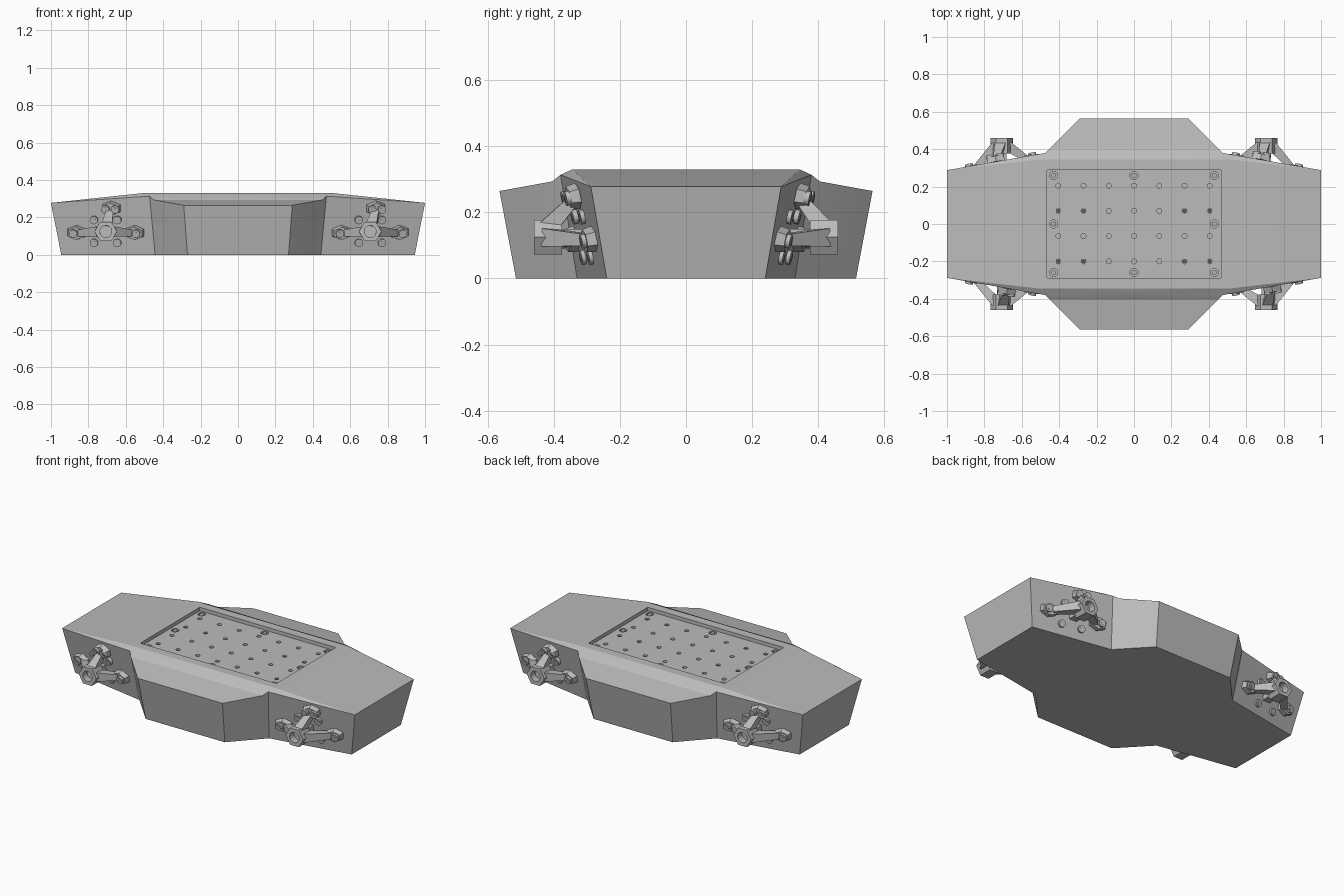
import bpy, bmesh, math
from mathutils import Matrix, Vector

cube = bpy.data.objects.get("Cube")
if cube:
    bpy.data.objects.remove(cube)


def material(name, v):
    m = bpy.data.materials.new(name)
    m.use_nodes = True
    m.diffuse_color = (v, v, v, 1)
    m.node_tree.nodes["Principled BSDF"].inputs["Base Color"].default_value = (v, v, v, 1)
    return m


grey = material("plain grey", 0.5)
dark = material("dark hole", 0.1)


def make(name, bm, mat):
    bmesh.ops.recalc_face_normals(bm, faces=bm.faces)
    me = bpy.data.meshes.new(name)
    bm.to_mesh(me)
    bm.free()
    me.materials.append(mat)
    ob = bpy.data.objects.new(name, me)
    bpy.context.collection.objects.link(ob)
    return ob


def cut(ob, cutter):
    mod = ob.modifiers.new("holes", 'BOOLEAN')
    mod.operation, mod.solver, mod.object = 'DIFFERENCE', 'EXACT', cutter
    cutter.hide_render = True
    cutter.hide_viewport = True
    cutter.display_type = 'WIRE'


def smooth(ob, angle=25):
    bpy.ops.object.select_all(action='DESELECT')
    ob.select_set(True)
    bpy.context.view_layer.objects.active = ob
    bpy.ops.object.shade_smooth_by_angle(angle=math.radians(angle))


def frame(p, z, x=Vector((1, 0, 0))):
    """Matrix at p with local Z along z and local X close to x."""
    z = Vector(z).normalized()
    y = z.cross(x).normalized()
    m = Matrix((y.cross(z), y, z)).transposed().to_4x4()
    m.translation = p
    return m


def prism(bm, m, r1, r2, depth, seg, scale=(1, 1, 1), turn=0.0):
    m = m @ Matrix.Diagonal((*scale, 1)) @ Matrix.Rotation(turn, 4, 'Z')
    bmesh.ops.create_cone(bm, cap_ends=True, segments=seg, radius1=r1,
                          radius2=r2, depth=depth, matrix=m)


def bar(bm, p, q, w1, w2):
    d = q - p
    side = Vector((0, 0, 1)) if abs(d.x) > abs(d.z) else Vector((1, 0, 0))
    prism(bm, frame((p + q) / 2, d, side), w1 * 0.707, w2 * 0.707, d.length, 4,
          turn=math.pi / 4)


# Hull: one quarter, mirrored both ways
P = {
    "o": (0, 0, 0), "b1": (0, .515, 0), "b2": (.27, .515, 0), "b3": (.443, .33, 0),
    "b4": (.945, .24, 0), "b5": (.945, 0, 0),
    "t1": (0, .565, .265), "t2": (.29, .565, .265), "t3": (.45, .405, .294),
    "s3": (.473, .38, .314), "t4": (1, .288, .278), "t5": (1, 0, .278),
    "m0": (0, .405, .294), "n0": (0, .375, .315), "r0": (0, .345, .33),
    "r1": (.51, .345, .33), "r2": (.51, 0, .33),
    "q0": (0, .29, .33), "q1": (.465, .29, .33), "q2": (.465, 0, .33),
    "f0": (0, .29, .308), "f1": (.465, .29, .308), "f2": (.465, 0, .308), "f": (0, 0, .308),
}
faces = ["o b1 b2 b3 b4 b5", "b1 t1 t2 b2", "b2 t2 t3 b3", "b3 t3 s3", "b3 s3 t4 b4",
         "b4 t4 t5 b5", "t1 m0 t3 t2", "m0 n0 s3 t3", "n0 r0 r1 s3", "r1 t4 s3",
         "r1 r2 t5 t4", "r0 q0 q1 r1", "r1 q1 q2 r2", "q0 f0 f1 q1", "q1 f1 f2 q2",
         "f0 f f2 f1"]
bm = bmesh.new()
V = {k: bm.verts.new(p) for k, p in P.items()}
for names in faces:
    bm.faces.new([V[k] for k in names.split()])
for axis in range(2):
    dup = bmesh.ops.duplicate(bm, geom=bm.verts[:] + bm.edges[:] + bm.faces[:])["geom"]
    flip = Vector((1, 1, 1))
    flip[axis] = -1
    bmesh.ops.scale(bm, vec=flip, verts=[g for g in dup if isinstance(g, bmesh.types.BMVert)])
    bmesh.ops.remove_doubles(bm, verts=bm.verts, dist=1e-4)
hull = make("hull", bm, grey)
smooth(hull)

# Deck holes and screw sinks in the recessed panel
holes, screws, pits = bmesh.new(), bmesh.new(), bmesh.new()
UP = Vector((0, 0, 1))
for i in range(-3, 4):
    for j in range(4):
        x, y = i * .135, .205 - j * .135
        prism(holes, frame((x, y, .308), UP), .013, .013, .03, 16)
        if abs(i) > 1 and j % 2:
            prism(pits, frame((x, y, .297), UP), .0125, .0125, .006, 16)
for i in (-1, 0, 1):
    for j in (-1, 0, 1):
        if i or j:
            p = Vector((i * .43, j * .26, .308))
            prism(holes, frame(p, UP), .022, .022, .024, 20)
            prism(screws, frame(p - UP * .008, UP), .014, .014, .012, 6)
cut(hull, make("deck_hole_cutter", holes, grey))
make("deck_screws", screws, grey)
make("deep_hole_floors", pits, dark)


# Corner mounts: hub on three arms, pads bolted to the sloping wall
def mount(label, sx, sy):
    n = Vector((sx * .179, sy, -.209)).normalized()

    def wall(x, z, off=0.0):
        y = .24 + .179 * (.945 - abs(x)) + .209 * z
        return Vector((x, sy * y, z)) + n * off

    cx, cz = sx * .707, .125
    hub_c = Vector((cx, sy * .418, cz))
    out = Vector((0, sy, 0))
    hub, bore = bmesh.new(), bmesh.new()
    prism(hub, frame(hub_c, out), .06, .06, .084, 6, turn=math.pi / 2)
    prism(bore, frame(hub_c + out * .03, out), .032, .032, .06, 24)
    cut(make(label + "_hub", hub, grey), make(label + "_bore_cutter", bore, grey))

    arms, pads, bolts, sockets = (bmesh.new() for _ in range(4))

    def bolt(p, seg=16):
        prism(bolts, frame(p, n), .022, .022, .016, seg)
        prism(sockets, frame(p + n * .008, n), .011, .011, .003, 6)

    top_x = cx - sy * .03
    for x, z in ((cx - .155, .12), (cx + .155, .12), (top_x, .25)):
        prism(pads, frame(wall(x, z, .014), n), .057, .05, .03, 6, scale=(1, .7, 1))
        start = hub_c + Vector((x - cx, 0, z - cz)).normalized() * .03
        bar(arms, start, wall(x - (x - cx) * .15, z - (z - cz) * .12, .02), .055, .036)
    # Stub running from the hub back to the wall
    bar(arms, hub_c, wall(cx, cz), .05, .05)
    for s in (-1, 1):
        bolt(wall(cx + s * .168, .12, .034))
        bolt(wall(top_x + s * .026, .25, .034))
        for z in (.065, .187):
            bolt(wall(cx + s * .062, z, .004))
    make(label + "_arms", arms, grey)
    make(label + "_pads", pads, grey)
    smooth(make(label + "_bolts", bolts, grey), 30)
    make(label + "_bolt_sockets", sockets, grey)


for sy, end in ((-1, "front"), (1, "back")):
    for sx, side in ((1, "left"), (-1, "right")):
        mount(f"{end}_{side}_mount", sx, sy)
